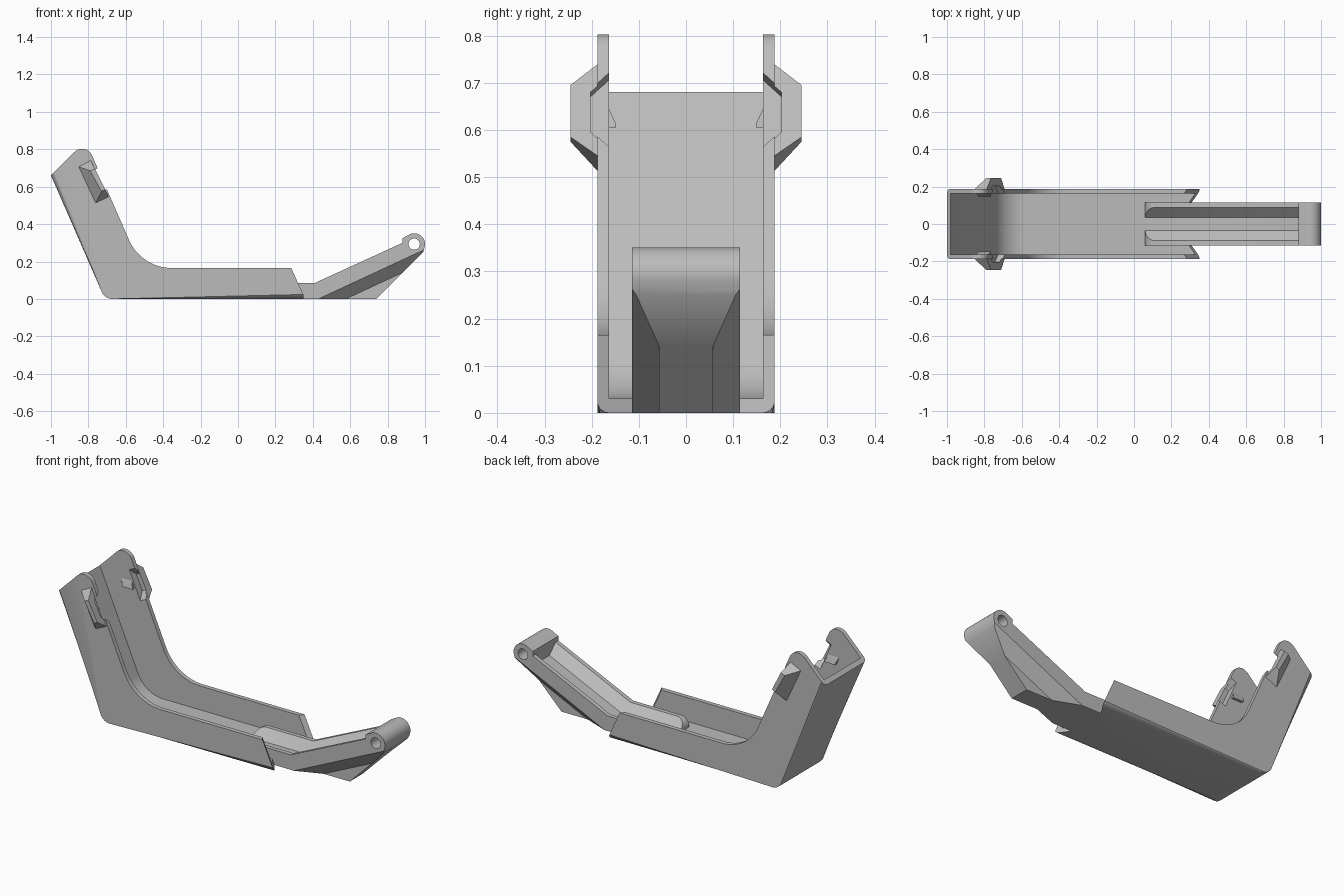
import bpy, bmesh, math
from mathutils import Vector

if "Cube" in bpy.data.objects:
    bpy.data.objects.remove(bpy.data.objects["Cube"])

grey = bpy.data.materials.new("light grey")
grey.use_nodes = True
grey.diffuse_color = (0.5, 0.5, 0.5, 1)
grey.node_tree.nodes["Principled BSDF"].inputs["Base Color"].default_value = (0.5, 0.5, 0.5, 1)

ARC = 14


def rounded(corners):
    """Turn (x, z, radius) corners into an outline with filleted corners."""
    out = []
    for i, (x, z, r) in enumerate(corners):
        p = Vector((x, z))
        if not r:
            out.append(p)
            continue
        a = (Vector(corners[i - 1][:2]) - p).normalized()
        b = (Vector(corners[(i + 1) % len(corners)][:2]) - p).normalized()
        half = a.angle(b) / 2
        centre = p + (a + b).normalized() * r / math.sin(half)
        start = p + a * r / math.tan(half) - centre
        end = p + b * r / math.tan(half) - centre
        sweep = start.angle_signed(end)
        for k in range(ARC + 1):
            t = -sweep * k / ARC
            out.append(centre + Vector((start.x * math.cos(t) - start.y * math.sin(t),
                                        start.x * math.sin(t) + start.y * math.cos(t))))
    return out


def finish(name, bm):
    bmesh.ops.recalc_face_normals(bm, faces=bm.faces[:])
    mesh = bpy.data.meshes.new(name)
    bm.to_mesh(mesh)
    bm.free()
    mesh.materials.append(grey)
    ob = bpy.data.objects.new(name, mesh)
    bpy.context.collection.objects.link(ob)
    return ob


def loft(name, rings, bevel_count=0, bevel=0.0):
    """Join matching rings of 3D points; optionally round the first edges of both caps."""
    bm = bmesh.new()
    vs = [[bm.verts.new(p) for p in ring] for ring in rings]
    n = len(vs[0])
    for a, b in zip(vs, vs[1:]):
        for i in range(n):
            j = (i + 1) % n
            bm.faces.new((a[i], a[j], b[j], b[i]))
    bm.faces.new(vs[0])
    bm.faces.new(vs[-1])
    if bevel_count:
        edges = [bm.edges.get((c[i], c[i + 1])) for c in vs for i in range(bevel_count)]
        bmesh.ops.bevel(bm, geom=edges, offset=bevel, segments=5, profile=0.5, affect='EDGES')
    return finish(name, bm)


def prism(name, outline, half, **kw):
    return loft(name, [[(x, y, z) for x, z in outline] for y in (-half, half)], **kw)


def hull(name, points):
    bm = bmesh.new()
    for p in points:
        bm.verts.new(p)
    bmesh.ops.convex_hull(bm, input=bm.verts[:])
    bmesh.ops.dissolve_limit(bm, angle_limit=0.01, verts=bm.verts[:], edges=bm.edges[:])
    return finish(name, bm)


def cut(ob, cutters):
    for c in cutters:
        mod = ob.modifiers.new("cut", 'BOOLEAN')
        mod.operation, mod.solver, mod.object = 'DIFFERENCE', 'EXACT', c
    dg = bpy.context.evaluated_depsgraph_get()
    mesh = bpy.data.meshes.new_from_object(ob.evaluated_get(dg))
    ob.modifiers.clear()
    ob.data = mesh


# bent channel: solid outline with rounded outer edges, hollowed out
channel = prism("channel", rounded([
    (-1, .66, 0), (-.712, 0, .06), (.4, 0, 0), (.4, .165, 0),
    (-.517, .165, .25), (-.8145, .845, .057)]), .188, bevel_count=ARC + 2, bevel=.025)
hollow = prism("hollow_cutter", rounded([
    (-1.067, .88, 0), (-.696, .03, .17), (.6, .03, 0), (.6, .88, 0)]), .163)


def end_x(y, z):
    return .285 + (.165 - z) * .45 - (.188 - y) * .7


def rim_x(z):
    return -.585 - (z - .32) * .437


cutters = [hollow]
bumps = []
for s, side in ((-1, "right"), (1, "left")):
    # slanted open end
    cutters.append(loft("end_cutter", [
        [(end_x(y, -.1), s * y, -.1), (end_x(y, .4), s * y, .4), (.8, s * y, .4), (.8, s * y, -.1)]
        for y in (0, .25)]))
    # clip housing on the outside of each wall
    bump = hull(side + "_clip_housing",
                [(x, s * .18, z) for x, z in ((-.79, .745), (-.86, .71), (-.765, .505), (-.69, .54))] +
                [(x, s * .245, z) for x, z in ((-.765, .695), (-.79, .685), (-.73, .575), (-.71, .585))])
    # recess inside the clip housing, open to the rim
    recess = hull("recess_cutter", [
        (rim_x(z) + d, s * y, z + d * .437)
        for y, zs in ((.15, (.733, .552)), (.203, (.685, .6))) for z in zs for d in (.03, -.035)])
    cutters.append(recess)
    bumps.append((bump, recess))
    # latch tooth on the inner wall
    hull(side + "_latch_tooth", [
        (x + dx, s * y, z) for x in (-.83, -.765)
        for dx, y, z in ((-.02, .17, .66), (0, .17, .605), (0, .148, .605), (0, .148, .612))])

cut(channel, cutters)
for bump, recess in bumps:
    cut(bump, [recess])

# hinged arm: side outline with a barrel at the far end
barrel = Vector((.942, .293))
ring = [barrel + .058 * Vector((math.cos(math.radians(a)), math.sin(math.radians(a))))
        for a in range(-20, 111, 10)]
arm = prism("hinge_arm", rounded([
    (.06, 0, 0), (.74, 0, 0), (.99, .25, 0), *[(p.x, p.y, 0) for p in ring],
    (.88, .325, 0), (.88, .3, 0), (.41, .085, 0), (.06, .085, .054)]), .114)

# tapered groove along the top
groove = loft("groove_cutter", [
    [(x, -.035, b), (x, .035, b), (x, .135, b + .1), (x, -.135, b + .1)]
    for x, b in ((0, .0305), (.41, .0305), (.88, .2455))])


# underside chamfers leaving a narrow central web
def under_z(x, y):
    return .465 * (x - .43) + 1.2 * (y - .114)


arm_cutters = [groove]
for s in (-1, 1):
    arm_cutters.append(loft("underside_cutter", [
        [(x, s * .057, -.3), (x, s * .057, under_z(x, .057)),
         (x, s * .14, under_z(x, .14)), (x, s * .14, -.3)] for x in (.3, 1.06)]))

# pin hole through the barrel
arm_cutters.append(prism("pin_hole_cutter", [
    barrel + .03 * Vector((math.cos(t * math.pi / 16), math.sin(t * math.pi / 16)))
    for t in range(32)], .2))
cut(arm, arm_cutters)

# cutters are no longer needed
for ob in set(cutters + arm_cutters):
    bpy.data.objects.remove(ob)

# smooth curved surfaces, keep creases sharp
bpy.ops.object.select_all(action='DESELECT')
for ob in bpy.context.scene.objects:
    if ob.type == 'MESH':
        ob.select_set(True)
        bpy.context.view_layer.objects.active = ob
bpy.ops.object.shade_smooth_by_angle(angle=math.radians(30))
